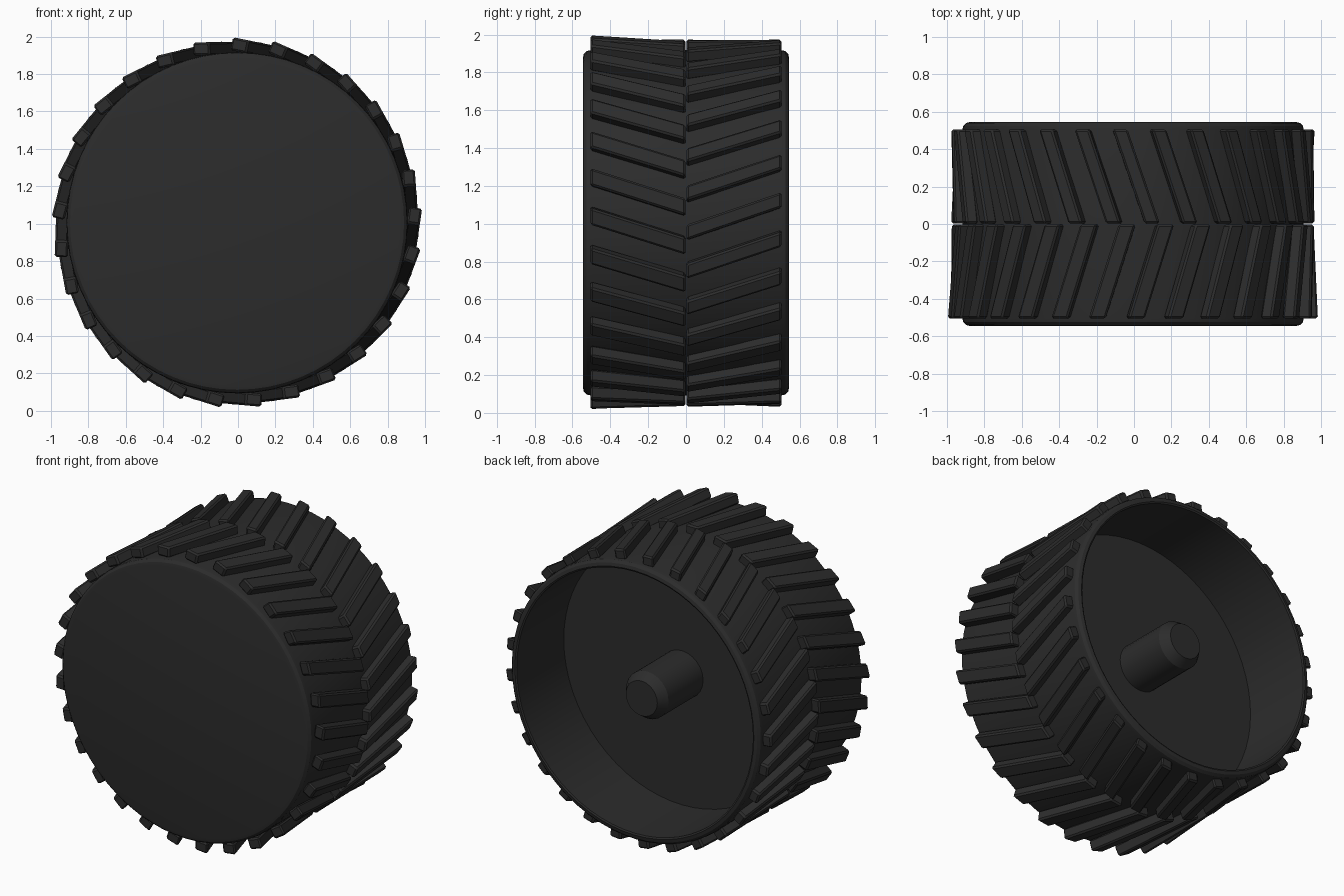
import bpy, bmesh
from math import sin, cos, pi, radians

if "Cube" in bpy.data.objects:
    bpy.data.objects.remove(bpy.data.objects["Cube"])

CX, CZ = -0.005, 1.005          # wheel axis position
COUNT = 29                      # lugs per side

rubber = bpy.data.materials.new("black_rubber")
rubber.diffuse_color = (0.025, 0.025, 0.025, 1)
rubber.use_nodes = True
rubber.node_tree.nodes["Principled BSDF"].inputs["Base Color"].default_value = rubber.diffuse_color


def finish(name, bm):
    bmesh.ops.recalc_face_normals(bm, faces=bm.faces)
    me = bpy.data.meshes.new(name)
    bm.to_mesh(me)
    bm.free()
    ob = bpy.data.objects.new(name, me)
    ob.location = (CX, 0, CZ)
    me.materials.append(rubber)
    bpy.context.collection.objects.link(ob)
    return ob


def lathe(name, profile, sides):
    """Spin (radius, y) points about the wheel axis, capping both ends."""
    bm = bmesh.new()
    rings = [[bm.verts.new((r * cos(2 * pi * i / sides), y, r * sin(2 * pi * i / sides)))
              for i in range(sides)] for r, y in profile]
    for a, b in zip(rings, rings[1:]):
        for i in range(sides):
            j = (i + 1) % sides
            bm.faces.new((a[i], a[j], b[j], b[i]))
    bm.faces.new(rings[0])
    bm.faces.new(rings[-1])
    ob = finish(name, bm)
    bpy.ops.object.select_all(action='DESELECT')
    bpy.context.view_layer.objects.active = ob
    ob.select_set(True)
    bpy.ops.object.shade_smooth_by_angle(angle=radians(25))
    return ob


def lugs(name, y0, y1, t0, t1, half, bottom, top, normal):
    """Ring of straight slanted bars; t is the tangential offset at each end."""
    bm = bmesh.new()
    for k in range(COUNT):
        a = radians(normal) + 2 * pi * k / COUNT
        c, s = cos(a), sin(a)
        ends = []
        for y, t in ((y0, t0), (y1, t1)):
            ends.append([bm.verts.new((h * c - u * s, y, h * s + u * c))
                         for u, h in ((t - half, bottom), (t + half, bottom),
                                      (t + half, top), (t - half, top))])
        p, q = ends
        bm.faces.new(p)
        bm.faces.new(q[::-1])
        for i in range(4):
            j = (i + 1) % 4
            bm.faces.new((p[i], q[i], q[j], p[j]))
    ob = finish(name, bm)
    bev = ob.modifiers.new("worn_edges", 'BEVEL')
    bev.width = 0.01
    bev.segments = 1
    return ob


# Drum: closed front, rounded shoulders, deep recess at the back
lathe("wheel_drum", [
    (0.872, -0.545), (0.893, -0.54), (0.908, -0.525), (0.912, -0.505),
    (0.912, 0.505), (0.908, 0.525), (0.893, 0.54), (0.872, 0.545),
    (0.862, 0.54), (0.862, 0.05)], 64)

# Axle stub with chamfered tip
lathe("axle", [(0.155, 0.04), (0.155, 0.41), (0.115, 0.47)], 24)

# Chevron tread, front and back halves
lugs("front_tread_lugs", -0.505, -0.003, 0.175, 0.015, 0.045, 0.898, 0.968, 78.6)
lugs("back_tread_lugs", 0.003, 0.505, -0.086, 0.086, 0.04, 0.898, 0.966, 89.0)
